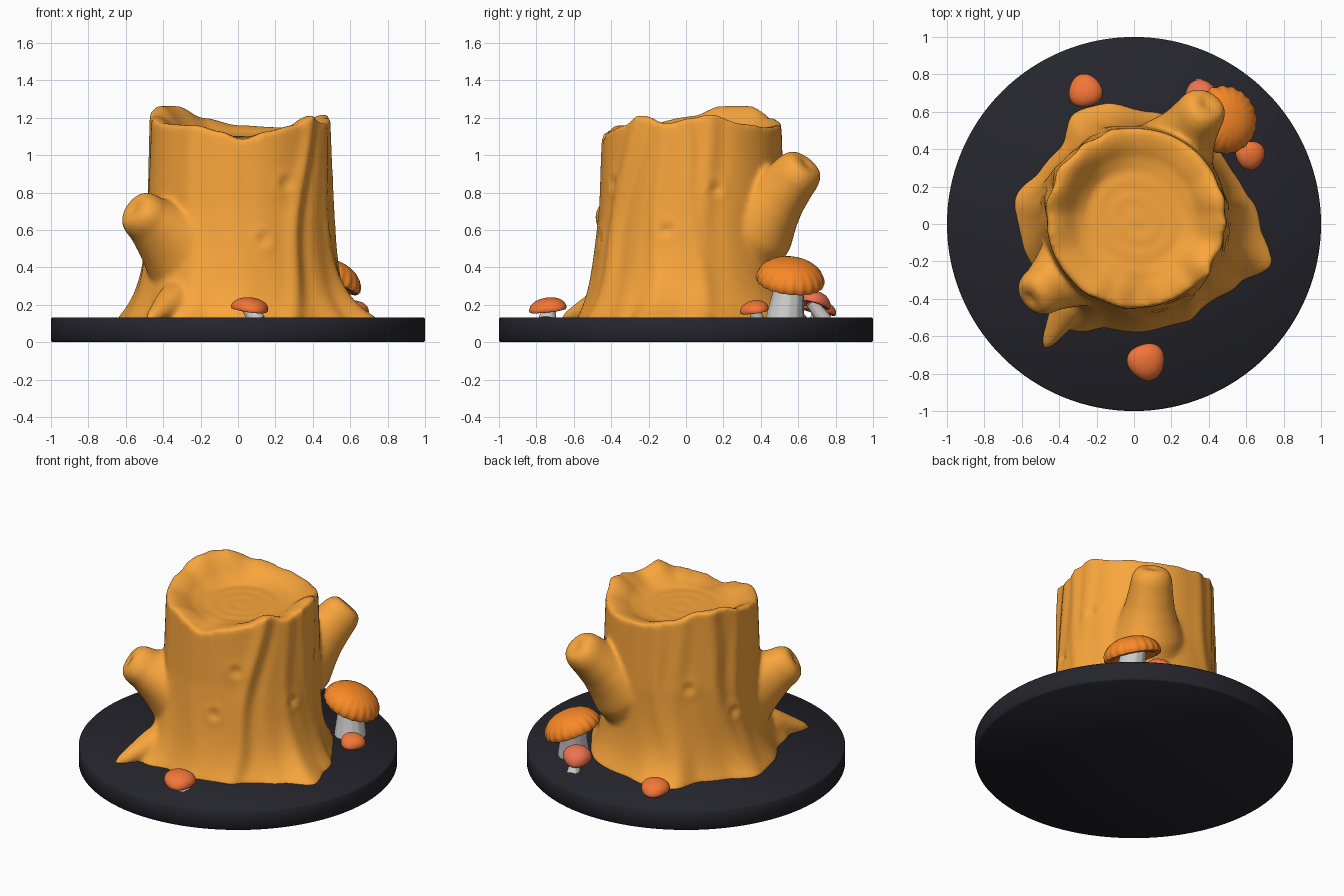
import bpy, bmesh, math, random
from mathutils import Vector, Matrix

if "Cube" in bpy.data.objects:
    bpy.data.objects.remove(bpy.data.objects["Cube"])

random.seed(4)


def material(name, rgb):
    m = bpy.data.materials.new(name)
    m.diffuse_color = (*rgb, 1)
    m.use_nodes = True
    m.node_tree.nodes["Principled BSDF"].inputs["Base Color"].default_value = m.diffuse_color
    return m


WOOD = material("wood", (0.95, 0.38, 0.045))
DARK = material("dark", (0.018, 0.018, 0.025))
ORANGE = material("orange", (0.95, 0.25, 0.02))
RED = material("red_orange", (0.90, 0.18, 0.04))
PINK = material("pink", (0.85, 0.17, 0.08))


def finish(bm, name, mat=None, angle=50):
    bmesh.ops.recalc_face_normals(bm, faces=bm.faces)
    me = bpy.data.meshes.new(name)
    bm.to_mesh(me)
    bm.free()
    ob = bpy.data.objects.new(name, me)
    bpy.context.collection.objects.link(ob)
    if mat:
        me.materials.append(mat)
    bpy.ops.object.select_all(action='DESELECT')
    ob.select_set(True)
    bpy.context.view_layer.objects.active = ob
    bpy.ops.object.shade_smooth_by_angle(angle=math.radians(angle))
    return ob


def skin(bm, rings, bottom, top):
    """Closed shell from a stack of rings with a centre point at each end."""
    rows = [[bm.verts.new(p) for p in r] for r in rings]
    n = len(rows[0])
    for a, b in zip(rows, rows[1:]):
        for i in range(n):
            bm.faces.new((a[i], a[(i + 1) % n], b[(i + 1) % n], b[i]))
    for row, c in ((rows[0], bottom), (rows[-1], top)):
        v = bm.verts.new(c)
        for i in range(n):
            bm.faces.new((row[i], row[(i + 1) % n], v))


def lathe(bm, profile, loc, axis, n=32, wobble=lambda a, z: 1.0):
    """profile = (radius, height) pairs; first and last radius are 0."""
    m = Matrix.Translation(loc) @ Vector(axis).to_track_quat('Z', 'Y').to_matrix().to_4x4()
    rings = []
    for r, z in profile[1:-1]:
        ring = []
        for i in range(n):
            a = math.tau * i / n
            w = r * wobble(a, z)
            ring.append(m @ Vector((w * math.cos(a), w * math.sin(a), z)))
        rings.append(ring)
    skin(bm, rings, m @ Vector((0, 0, profile[0][1])), m @ Vector((0, 0, profile[-1][1])))


def around(table, deg):
    """Smooth periodic interpolation of (degrees, value) pairs."""
    deg %= 360
    t = [(table[-1][0] - 360, table[-1][1])] + table + [(table[0][0] + 360, table[0][1])]
    for (a, u), (b, v) in zip(t, t[1:]):
        if a <= deg <= b:
            s = (deg - a) / (b - a)
            return u + (v - u) * s * s * (3 - 2 * s)


def gauss(x, w):
    return math.exp(-(x / w) ** 2)


def turn(a, b):
    return (a - b + 180) % 360 - 180


# Base disc
bm = bmesh.new()
lathe(bm, [(0, 0), (0.993, 0), (1, 0.008), (1, 0.124), (0.993, 0.132), (0, 0.132)],
      (0, 0, 0), (0, 0, 1), 128)
finish(bm, "base_disc", DARK, 60)

# Stump: foot outline, rim heights, bark ridges and dents
FOOT = [(0, .68), (15, .63), (30, .60), (60, .62), (85, .61), (105, .67), (118, .67), (135, .57),
        (150, .58), (170, .65), (190, .61), (210, .58), (228, .66), (240, .66), (255, .58),
        (285, .58), (315, .59), (330, .65), (344, .77)]
RIM = [(0, 1.20), (12, 1.22), (35, 1.17), (60, 1.15), (90, 1.16), (115, 1.20), (138, 1.265),
       (160, 1.265), (180, 1.21), (210, 1.17), (240, 1.16), (255, 1.13), (272, 1.085), (290, 1.13),
       (308, 1.16), (325, 1.215), (342, 1.17)]
# ridge: angle at the top, drift down the trunk, height in radius, width in degrees
RIDGES = [(322, -26, .026, 5), (343, -6, .010, 4), (356, 9, .012, 4), (12, -6, .012, 5),
          (105, 6, .016, 6), (125, -8, .012, 5), (148, 10, .020, 6),
          (172, -6, .014, 5), (262, 8, .006, 6), (235, 6, .008, 6)]
DENTS = [(300, .85), (345, .60), (15, .82), (130, .75), (165, .55), (285, .55)]


def trunk_radius(deg, z, bark=1.0):
    t = min(max((z - .13) / 1.05, 0), 1)
    r = .478 + .032 * (1 - t)
    r += (around(FOOT, deg) - r) * math.exp(-max(z - .13, 0) / .14)
    for a, drift, amp, w in RIDGES:
        c = a + drift * (1 - t) ** .9 + 6 * math.sin(6 * z) * (1 - t)
        d = turn(deg, c)
        r += bark * amp * (gauss(d, w) - .5 * gauss(d - 1.8 * w, w)) * (.25 + .75 * math.sin(math.pi * (.15 + .6 * t)))
    for a, h in DENTS:
        q = math.hypot(turn(deg, a) * .0085, z - h)
        r += .006 * gauss(q - .05, .02) - .014 * gauss(q, .03)
    return r


bm = bmesh.new()
N, H = 240, 70
angles = [360 * i / N for i in range(N)]


def trunk_point(deg, z, r):
    a, t = math.radians(deg), min(max((z - .13) / .6, 0), 1)
    return (.01 * t + r * math.cos(a), .032 * t + r * math.sin(a), z)


rings = []
for k in range(H + 1):
    ring = []
    for d in angles:
        z = .10 + (around(RIM, d) - .10) * k / H
        ring.append(trunk_point(d, z, trunk_radius(d, z)))
    rings.append(ring)
# Hollowed cut face with faint growth rings
for k in range(1, 30):
    s = 1 - k / 30
    blend = min(1, max(0, (.95 - s) / .42))
    blend = blend * blend * (3 - 2 * blend)
    ring = []
    for d in angles:
        h = around(RIM, d)
        z = h + (1.10 - h) * blend + .003 * blend * math.sin(s * 34 + .8 * math.sin(math.radians(2 * d)))
        ring.append(trunk_point(d, z, trunk_radius(d, h, max(0, 1 - k / 4)) * s))
    rings.append(ring)
skin(bm, rings, (0, 0, .10), (.01, .032, 1.10))

# Cut branches: flared collar, rounded end with a small knot ring
for start, tip, flare, mid, r1 in (((-.25, -.18, .48), (-.545, -.39, .71), .25, .185, .128),
                                   ((.17, .31, .56), (.385, .635, .945), .24, .175, .13)):
    axis = Vector(tip) - Vector(start)
    L = axis.length
    prof = [(0, -.10), (flare * .7, -.08), (flare, .02), (flare * .96, L * .22), (mid * 1.06, L * .42),
            (mid * .9, L * .58), (r1 * 1.06, L * .78), (r1, L * .9), (r1 * .88, L * .98),
            (r1 * .68, L + .016), (r1 * .5, L + .014), (r1 * .35, L + .022),
            (r1 * .2, L + .006), (0, L + .006)]
    lathe(bm, prof, start, axis, 40, lambda a, z: 1 + .03 * math.sin(3 * a + 5 * z))

# Pointed root at the front left
lathe(bm, [(0, -.05), (.08, -.03), (.11, .05), (.095, .2), (.065, .32), (.04, .42), (0, .50)],
      (-.26, -.28, .27), (-.20, -.35, -.14), 24)

stump = finish(bm, "tree_stump", WOOD)
rm = stump.modifiers.new("blend", 'REMESH')
rm.mode = 'VOXEL'
rm.voxel_size = .013
rm.use_smooth_shade = True
sm = stump.modifiers.new("soften", 'SMOOTH')
sm.factor = .5
sm.iterations = 16


# Mushrooms
def mushroom(name, foot, head, lean, r, h, stem_r, mat, lobes=3, depth=.06):
    """foot / head = ends of the stem; the cap rim sits at head, tilted by lean."""
    ph = random.uniform(0, 6)
    axis = Vector(head) - Vector(foot)
    L = axis.length
    bm = bmesh.new()
    lathe(bm, [(0, -.02), (stem_r * 1.2, -.02), (stem_r * 1.12, L * .2), (stem_r, L * .6),
               (stem_r * .95, L + h * .25), (0, L + h * .25)],
          foot, axis, 48, lambda a, z: 1 + .015 * math.sin(12 * a))
    finish(bm, name + "_stem")
    prof = [(0, h * .15), (r * .5, h * .12), (r * .85, -h * .05), (r * .96, -h * .02), (r, h * .1)]
    for k in range(1, 9):
        a = math.pi / 2 * k / 9
        prof.append((r * math.cos(a) ** .9, h * .1 + h * .9 * math.sin(a)))
    prof.append((0, h))
    bm = bmesh.new()
    lathe(bm, prof, head, lean, 120,
          lambda a, z: 1 + depth * math.sin(lobes * a + ph) * (1 - .85 * max(z, 0) / h))
    finish(bm, name + "_cap", mat)


mushroom("front_mushroom", (.09, -.74, .13), (.065, -.735, .172), (.12, -.12, 1), .10, .066, .04, RED)
mushroom("back_mushroom", (-.25, .70, .13), (-.26, .71, .162), (-.1, .2, 1), .09, .062, .03, RED)
mushroom("side_mushroom", (.61, .38, .13), (.62, .37, .165), (.15, -.15, 1), .078, .058, .03, RED)
mushroom("leaning_mushroom", (.35, .73, .13), (.36, .68, .20), (-.2, .25, 1), .09, .075, .035, PINK)
mushroom("large_mushroom", (.49, .53, .13), (.475, .555, .318), (.38, .12, 1), .182, .13, .085,
         ORANGE, 20, .022)
